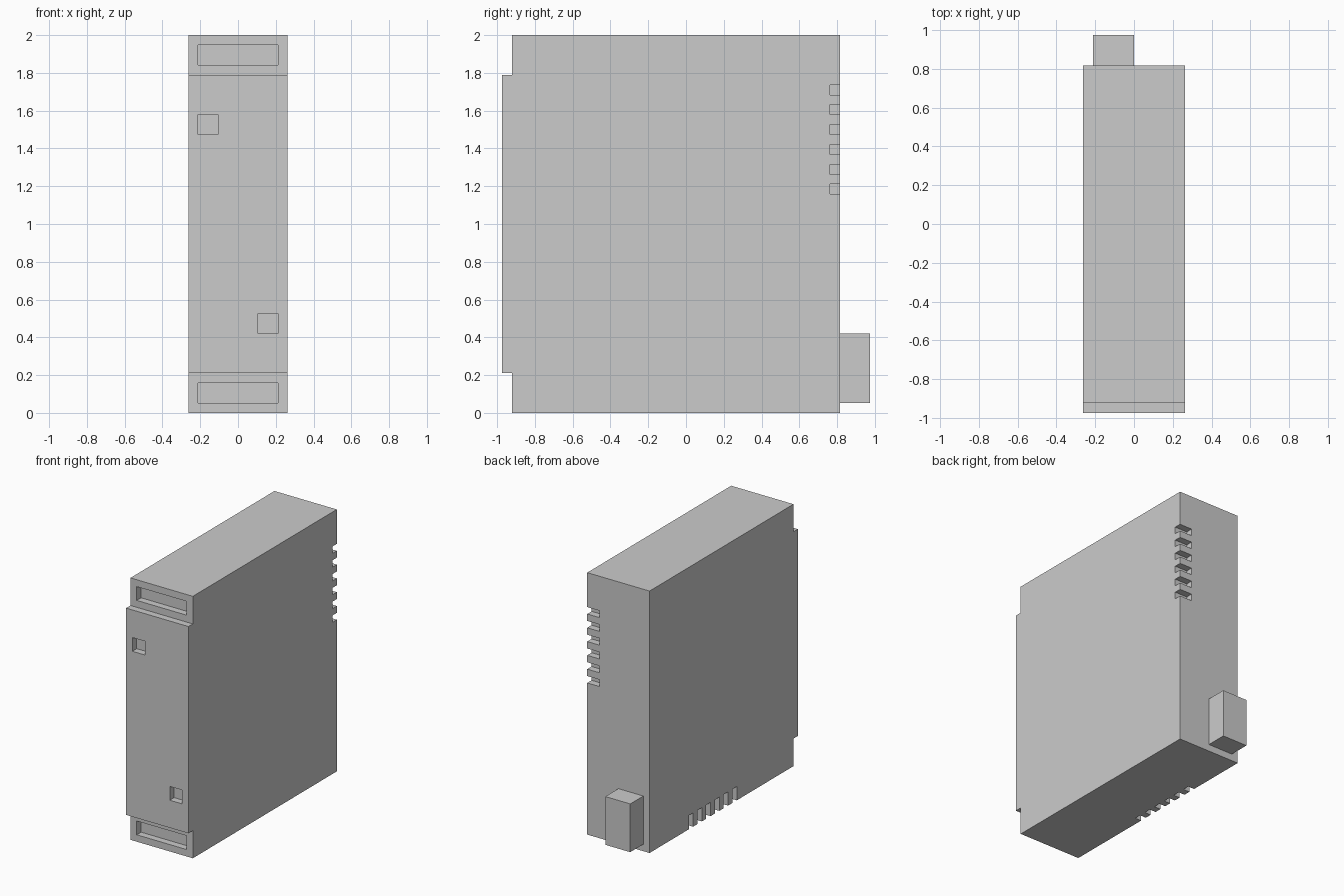
import bpy, bmesh
from mathutils import Matrix, Vector

if "Cube" in bpy.data.objects:
    bpy.data.objects.remove(bpy.data.objects["Cube"])

U = 1 / 19  # design module: the whole model sits on this grid


def add_box(bm, lo, hi):
    lo, hi = Vector(lo) * U, Vector(hi) * U
    m = Matrix.Translation((lo + hi) / 2) @ Matrix.Diagonal((hi - lo).to_4d())
    bmesh.ops.create_cube(bm, size=1, matrix=m)


def finish(bm, name):
    bmesh.ops.recalc_face_normals(bm, faces=bm.faces)
    mesh = bpy.data.meshes.new(name)
    bm.to_mesh(mesh)
    bm.free()
    ob = bpy.data.objects.new(name, mesh)
    bpy.context.collection.objects.link(ob)
    return ob


# Housing: stepped side profile (y, z) extruded across the width
BACK, STEP, FRONT = 15.5, -17.5, -18.5
profile = [(BACK, 0), (BACK, 38), (STEP, 38), (STEP, 34),
           (FRONT, 34), (FRONT, 4), (STEP, 4), (STEP, 0)]
bm = bmesh.new()
face = bm.faces.new([bm.verts.new((-5 * U, y * U, z * U)) for y, z in profile])
ext = bmesh.ops.extrude_face_region(bm, geom=[face])
verts = [v for v in ext["geom"] if isinstance(v, bmesh.types.BMVert)]
bmesh.ops.translate(bm, verts=verts, vec=(10 * U, 0, 0))
housing = finish(bm, "housing")

# Cutters for recesses and vents
bm = bmesh.new()
# Terminal recesses at top and bottom of the front
for z in (1, 35):
    add_box(bm, (-4, STEP - 2, z), (4, STEP + 1, z + 2))
# Small square windows in the front panel
for x, z in ((-4, 28), (2, 8)):
    add_box(bm, (x, FRONT - 1, z), (x + 2, FRONT + 1, z + 2))
# Six vents on the back right edge, six on the bottom left edge
for i in range(6):
    z = 22 + 2 * i
    add_box(bm, (3, BACK - 1, z), (6, BACK + 1, z + 1))
    y = -4.5 + 2 * i
    add_box(bm, (-6, y, -1), (-4, y + 1, 2))
cutter = finish(bm, "recess_cutter")
cutter.hide_render = True

mod = housing.modifiers.new("recesses", 'BOOLEAN')
mod.operation = 'DIFFERENCE'
mod.solver = 'EXACT'
mod.object = cutter
bpy.context.view_layer.objects.active = housing
bpy.ops.object.modifier_apply(modifier=mod.name)
bpy.data.objects.remove(cutter)

# Connector block on the back
bm = bmesh.new()
add_box(bm, (-4, BACK, 1), (0, 18.5, 8))
finish(bm, "rear_connector")
